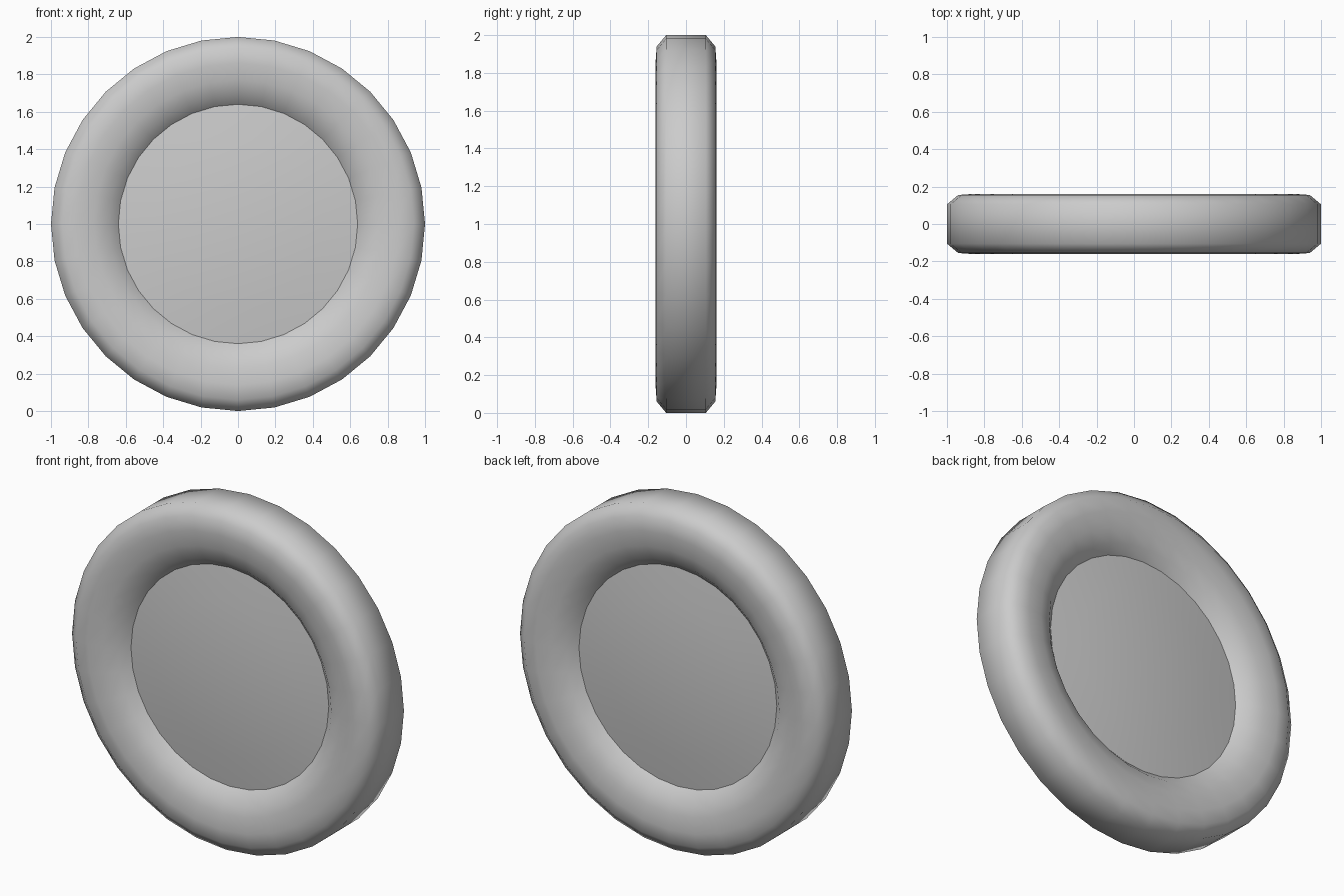
import bpy, bmesh, math

if "Cube" in bpy.data.objects:
    bpy.data.objects.remove(bpy.data.objects["Cube"])

SEGMENTS = 32
CENTRE_Z = 1.0


def revolve(name, profile):
    """Spin (radius, y) points about the wheel axis (y)."""
    bm = bmesh.new()
    verts = [bm.verts.new((r, y, 0)) for r, y in profile]
    edges = [bm.edges.new(pair) for pair in zip(verts, verts[1:])]
    bmesh.ops.spin(bm, geom=verts + edges, cent=(0, 0, 0), axis=(0, 1, 0),
                   angle=math.tau, steps=SEGMENTS)
    bmesh.ops.remove_doubles(bm, verts=bm.verts, dist=0.0005)
    bmesh.ops.recalc_face_normals(bm, faces=bm.faces)
    # Make sure the outside of the part faces outward
    outer = max(bm.faces, key=lambda f: abs(f.calc_center_median().y))
    if outer.normal.y * outer.calc_center_median().y < 0:
        bmesh.ops.reverse_faces(bm, faces=bm.faces)
    mesh = bpy.data.meshes.new(name)
    bm.to_mesh(mesh)
    bm.free()
    obj = bpy.data.objects.new(name, mesh)
    obj.location.z = CENTRE_Z
    bpy.context.collection.objects.link(obj)
    for p in mesh.polygons:
        p.use_smooth = True
    return obj


def both_sides(half):
    """Mirror a half profile across the y = 0 plane."""
    return half + [(r, -y) for r, y in reversed(half)]


# Rounded tyre, from the hub seam over the sidewall to the tread
revolve("tyre", both_sides([(0.64, 0.075), (0.69, 0.123), (0.77, 0.151),
                            (0.86, 0.161), (0.94, 0.155), (1.0, 0.105)]))

# Slightly domed hub discs, front and back
dome = [(0.0, 0.118), (0.22, 0.113), (0.45, 0.097), (0.64, 0.075)]
revolve("front_hub_disc", [(r, -y) for r, y in dome])
revolve("back_hub_disc", dome)
